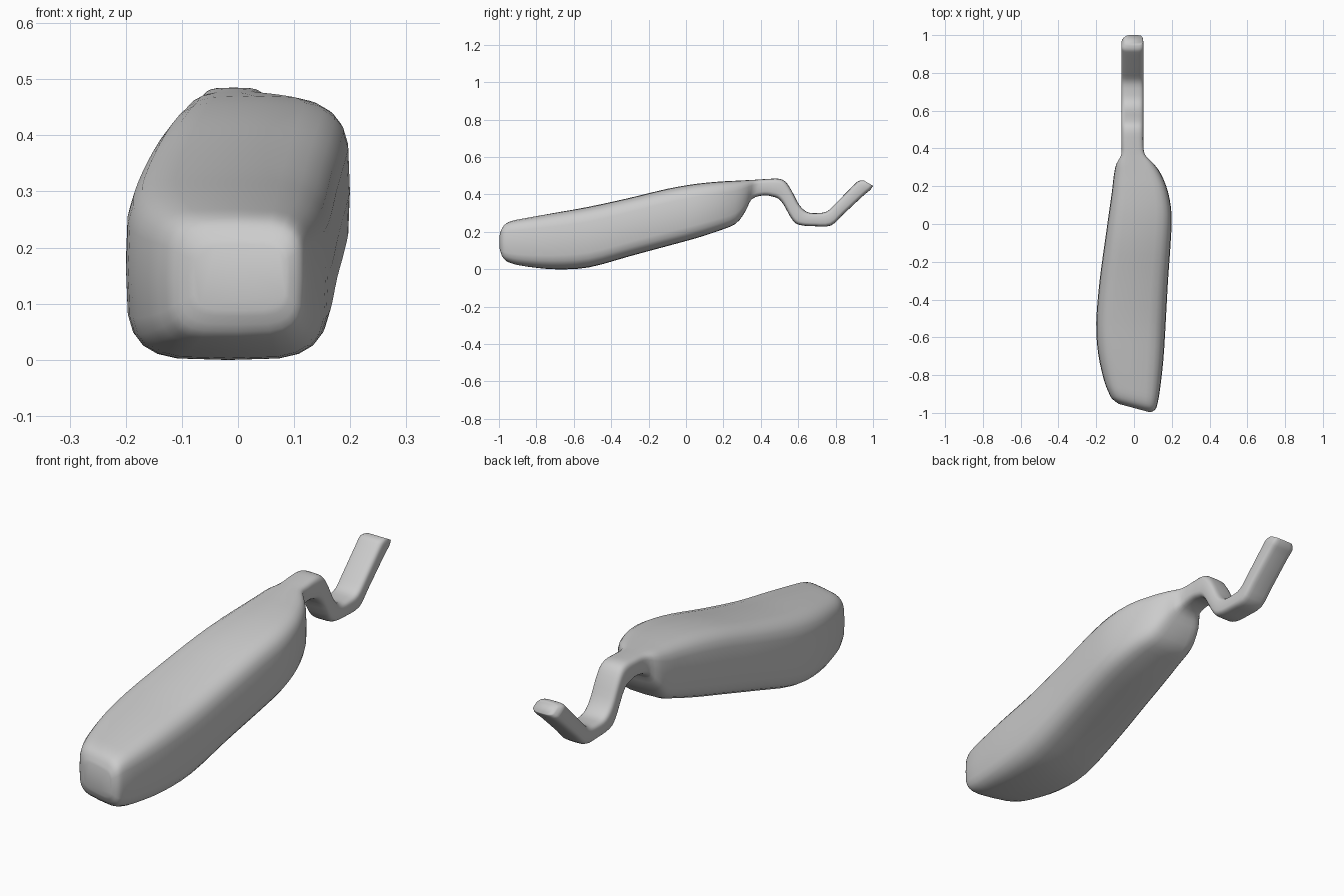
import bpy, bmesh
from math import cos, sin, pi, copysign

if "Cube" in bpy.data.objects:
    bpy.data.objects.remove(bpy.data.objects["Cube"])

SIDES = 24   # points round each section
STEPS = 3    # smooth steps between sections
POWER = 4.0  # squareness of the rounded sections

# Sections: top y, top z, bottom y, bottom z, left x, right x, front slant
body = [
    (-.974, .205, -.974, .088, -.080, .085, .27),
    (-.955, .240, -.955, .050, -.115, .112, .25),
    (-.920, .260, -.920, .030, -.135, .125, .22),
    (-.850, .275, -.850, .014, -.160, .138, .17),
    (-.700, .302, -.700, .000, -.190, .156, .08),
    (-.520, .334, -.520, .010, -.200, .168, 0),
    (-.300, .382, -.300, .070, -.182, .180, 0),
    (-.100, .430, -.100, .124, -.155, .194, 0),
    (.050, .456, .050, .165, -.134, .199, 0),
    (.170, .468, .170, .204, -.117, .180, 0),
    (.260, .473, .265, .243, -.106, .144, 0),
    (.320, .476, .318, .310, -.093, .104, 0),
    (.375, .479, .352, .375, -.068, .058, 0),
]
# Thin bent stem: top y, top z, bottom y, bottom z
stem = [
    (.440, .483, .415, .395), (.495, .484, .465, .388),
    (.532, .468, .495, .376), (.565, .420, .522, .345),
    (.605, .345, .568, .265), (.648, .306, .607, .237),
    (.700, .300, .690, .230), (.755, .310, .775, .234),
    (.805, .357, .840, .293), (.895, .448, .950, .395),
    (.923, .472, .985, .424),
]
sections = body + [s + (-.066, .050, 0) for s in stem]
sections.append((.950, .475, 1.0, .446, -.050, .046, 0))


def spline(a, b, c, d, t):
    """Catmull-Rom blend of four sections."""
    return [.5 * (2*q + (r - p)*t + (2*p - 5*q + 4*r - s)*t*t
                  + (3*q - p - 3*r + s)*t**3) for p, q, r, s in zip(a, b, c, d)]


def rounded(v):
    return copysign(abs(v) ** (2 / POWER), v) if abs(v) > 1e-6 else 0.0


def ring(bm, s):
    """One rounded-square ring of vertices."""
    yt, zt, yb, zb, xl, xr, slant = s
    verts = []
    for i in range(SIDES):
        a = 2 * pi * i / SIDES
        x = (xl + xr) / 2 + (xr - xl) / 2 * rounded(cos(a))
        k = (rounded(sin(a)) + 1) / 2
        verts.append(bm.verts.new((x, yb + (yt - yb)*k - slant*x, zb + (zt - zb)*k)))
    return verts


# Smooth body running into the stem
bm = bmesh.new()
rings = []
last = len(sections) - 1
for i in range(last):
    quad = [sections[max(0, min(last, i + o))] for o in (-1, 0, 1, 2)]
    rings += [ring(bm, spline(*quad, j / STEPS)) for j in range(STEPS)]
rings.append(ring(bm, sections[last]))
for r0, r1 in zip(rings, rings[1:]):
    for i in range(SIDES):
        j = (i + 1) % SIDES
        bm.faces.new((r0[i], r0[j], r1[j], r1[i]))

# End caps
bm.faces.new(rings[0])
bm.faces.new(rings[-1])
bmesh.ops.recalc_face_normals(bm, faces=bm.faces)
for f in bm.faces:
    f.smooth = True

mesh = bpy.data.meshes.new("body_with_stem")
bm.to_mesh(mesh)
bm.free()
obj = bpy.data.objects.new("body_with_stem", mesh)
bpy.context.collection.objects.link(obj)
